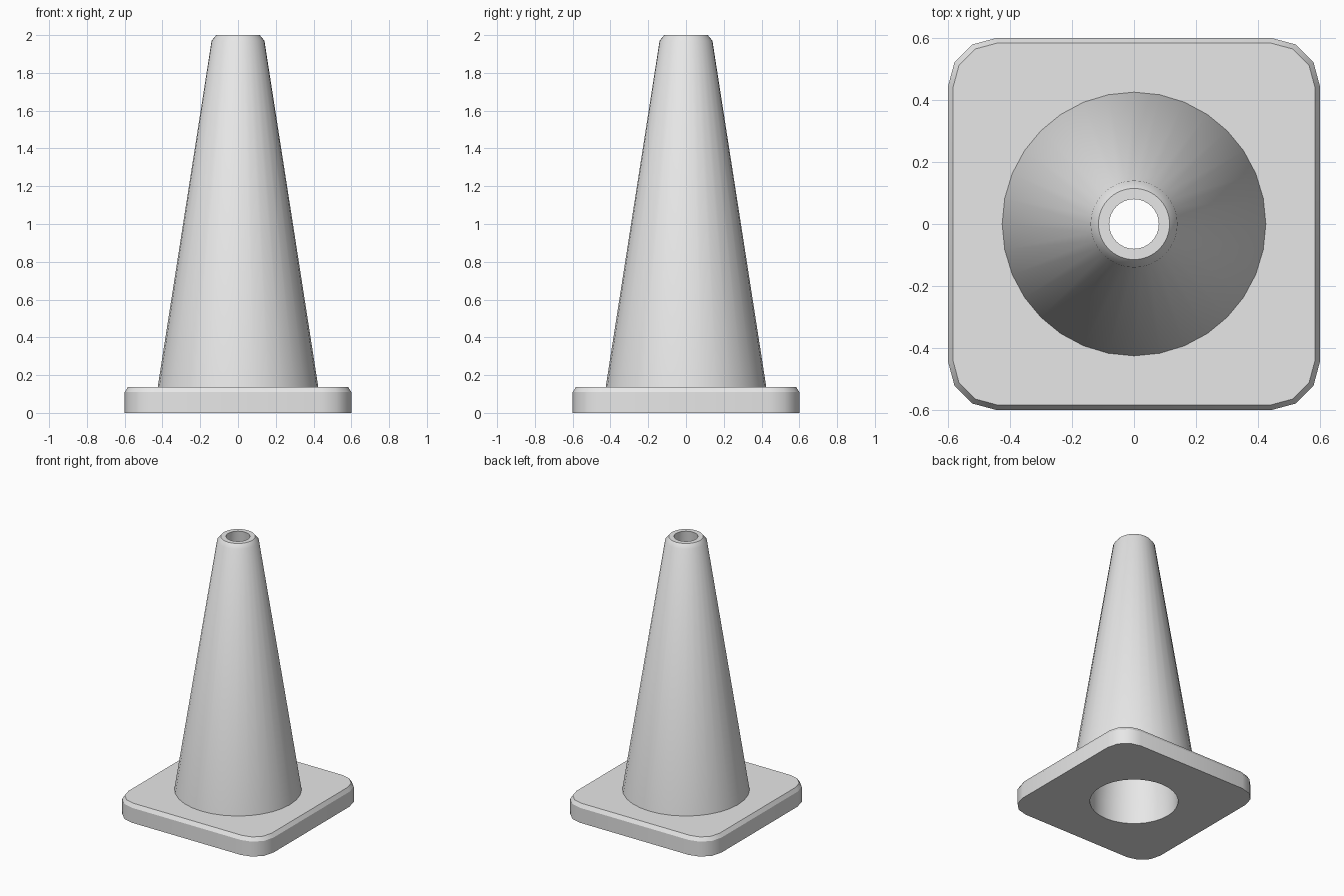
import bpy, bmesh
from math import sin, cos, pi, radians

if "Cube" in bpy.data.objects:
    bpy.data.objects.remove(bpy.data.objects["Cube"])

SIDES = 32
HOLE, FOOT, PLATE_TOP = 0.295, 0.425, 0.137

grey = bpy.data.materials.new("light grey")
grey.use_nodes = True
grey.diffuse_color = (0.8, 0.8, 0.8, 1)
grey.node_tree.nodes["Principled BSDF"].inputs["Base Color"].default_value = (0.8, 0.8, 0.8, 1)


def circle(bm, r, z):
    return [bm.verts.new((r * cos(2 * pi * i / SIDES), r * sin(2 * pi * i / SIDES), z))
            for i in range(SIDES)]


def rounded_square(bm, half, radius, z, steps=3):
    verts = []
    for corner in range(4):
        mid = pi / 4 + corner * pi / 2
        cx = (half - radius) * (1 if cos(mid) > 0 else -1)
        cy = (half - radius) * (1 if sin(mid) > 0 else -1)
        for s in range(steps + 1):
            a = corner * pi / 2 + s * pi / 2 / steps
            verts.append(bm.verts.new((cx + radius * cos(a), cy + radius * sin(a), z)))
    return verts


def skin(bm, lower, upper):
    n = len(lower)
    for i in range(n):
        j = (i + 1) % n
        bm.faces.new((lower[i], lower[j], upper[j], upper[i]))


def fill_ring(bm, outer, inner, up):
    # Flat face between an outline and a round opening
    edges = []
    for loop in (outer, inner):
        for a, b in zip(loop, loop[1:] + loop[:1]):
            edges.append(bm.edges.get((a, b)) or bm.edges.new((a, b)))
    result = bmesh.ops.triangle_fill(bm, use_beauty=True, edges=edges, normal=(0, 0, up))
    for f in result["geom"]:
        if isinstance(f, bmesh.types.BMFace):
            f.normal_update()
            if f.normal.z * up < 0:
                f.normal_flip()


def finish(bm, name, angle):
    mesh = bpy.data.meshes.new(name)
    bm.to_mesh(mesh)
    bm.free()
    mesh.materials.append(grey)
    obj = bpy.data.objects.new(name, mesh)
    bpy.context.collection.objects.link(obj)
    bpy.ops.object.select_all(action='DESELECT')
    obj.select_set(True)
    bpy.context.view_layer.objects.active = obj
    bpy.ops.object.shade_smooth_by_angle(angle=radians(angle))


# Base plate with rounded corners, chamfered top rim and a round opening
bm = bmesh.new()
bottom = rounded_square(bm, 0.6, 0.158, 0)
shoulder = rounded_square(bm, 0.6, 0.158, 0.11)
top = rounded_square(bm, 0.583, 0.141, PLATE_TOP)
skin(bm, bottom, shoulder)
skin(bm, shoulder, top)
fill_ring(bm, top, circle(bm, FOOT, PLATE_TOP), 1)
fill_ring(bm, bottom, circle(bm, HOLE, 0), -1)
finish(bm, "base_plate", 31)

# Hollow cone: up the inside wall, over the rim and down the outside
bm = bmesh.new()
profile = [(HOLE, 0), (HOLE, 0.14), (0.08, 2), (0.115, 2), (0.14, 1.97), (FOOT, PLATE_TOP)]
rings = [circle(bm, r, z) for r, z in profile]
for a, b in zip(rings, rings[1:]):
    skin(bm, b, a)
finish(bm, "cone_body", 33)
